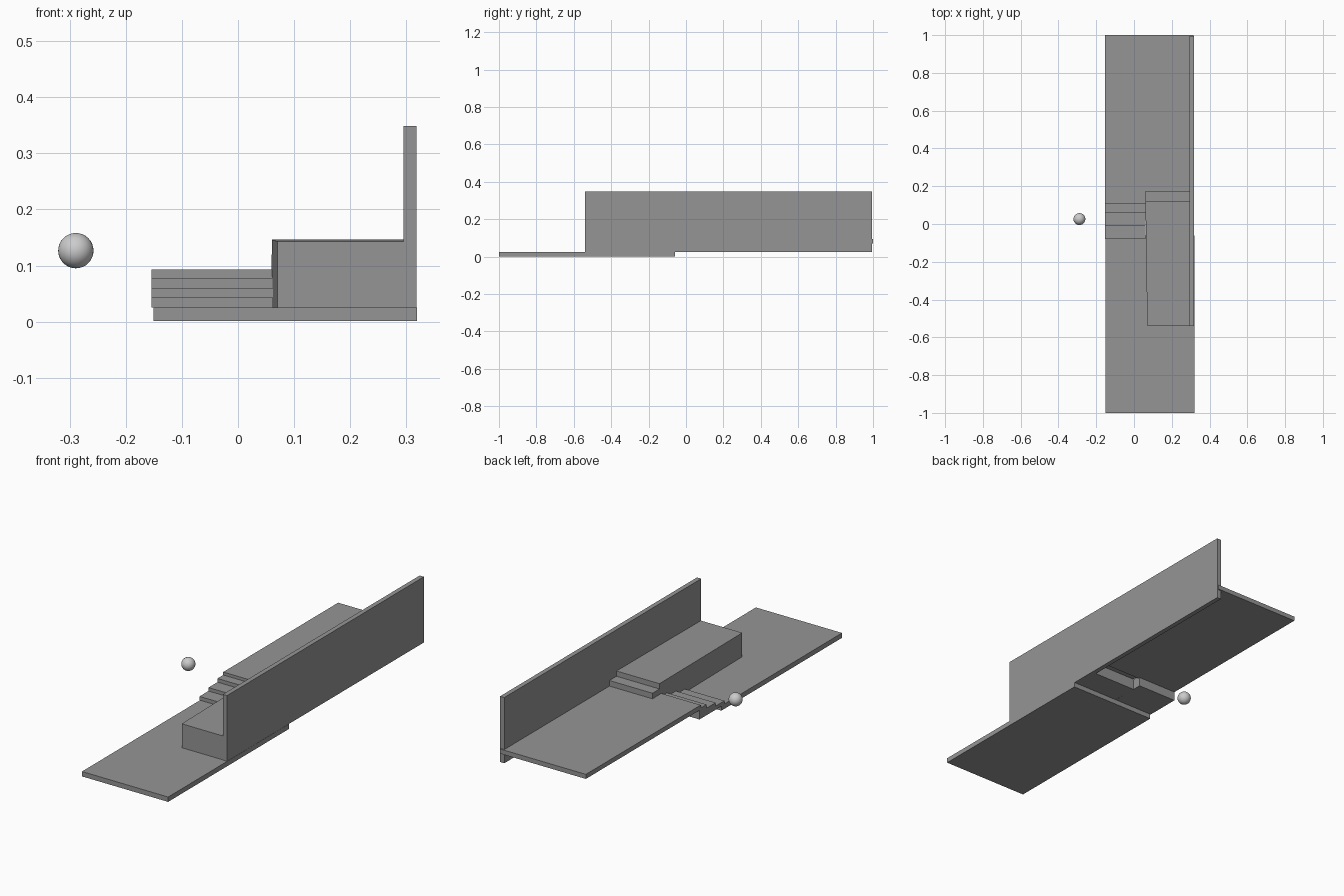
import bpy, bmesh

if "Cube" in bpy.data.objects:
    bpy.data.objects.remove(bpy.data.objects["Cube"])

# Dark grey for everything except the ball
grey = bpy.data.materials.new("dark_grey")
grey.diffuse_color = (0.3, 0.3, 0.3, 1)
grey.use_nodes = True
grey.node_tree.nodes["Principled BSDF"].inputs["Base Color"].default_value = grey.diffuse_color

def add_object(name, bm):
    bmesh.ops.recalc_face_normals(bm, faces=bm.faces)
    mesh = bpy.data.meshes.new(name)
    bm.to_mesh(mesh)
    bm.free()
    mesh.materials.append(grey)
    obj = bpy.data.objects.new(name, mesh)
    bpy.context.collection.objects.link(obj)
    return obj

def extrude_profile(name, points, x0, x1):
    """Side profile in (y, z), swept from x0 to x1."""
    bm = bmesh.new()
    face = bm.faces.new([bm.verts.new((x0, y, z)) for y, z in points])
    ext = bmesh.ops.extrude_face_region(bm, geom=[face])
    moved = [v for v in ext["geom"] if isinstance(v, bmesh.types.BMVert)]
    bmesh.ops.translate(bm, verts=moved, vec=(x1 - x0, 0, 0))
    return add_object(name, bm)

def box(name, x, y, z):
    return extrude_profile(name, [(y[0], z[0]), (y[1], z[0]), (y[1], z[1]), (y[0], z[1])], *x)

# Lower and upper walkways
box("lower_floor", (-0.151, 0.319), (-1.0, -0.06), (0.001, 0.025))
box("upper_floor", (-0.154, 0.314), (0.105, 1.0), (0.07, 0.0925))

# Tall side wall
box("side_wall", (0.295, 0.318), (-0.54, 0.994), (0.025, 0.349))

# Stairs joining the two floors
edges = [-0.08, -0.01, 0.06, 0.105]
heights = [0.043, 0.06, 0.078, 0.0925]
stairs = [(edges[0], 0.025)]
for i, (y, z) in enumerate(zip(edges, heights)):
    stairs.append((y, z))
    if i < 3:
        stairs.append((edges[i + 1], z))
stairs += [(0.115, 0.0925), (0.115, 0.025)]
extrude_profile("stairs", stairs, -0.154, 0.062)

# Raised platform with steps down to the upper floor, slightly skewed
profile = [(-0.538, 0.025), (0.07, 0.025), (0.07, 0.08), (0.175, 0.08),
           (0.175, 0.12), (0.12, 0.12), (0.12, 0.146), (-0.538, 0.143)]
platform = extrude_profile("platform", profile, 0.06, 0.297)
for v in platform.data.vertices:
    if v.co.x < 0.1:
        v.co.x += 0.01 * (0.175 - v.co.y) / 0.715

# Floating ball
bpy.ops.mesh.primitive_uv_sphere_add(segments=32, ring_count=16, radius=0.0315,
                                     location=(-0.289, 0.026, 0.1265))
bpy.context.object.name = "ball"
bpy.ops.object.shade_smooth()
